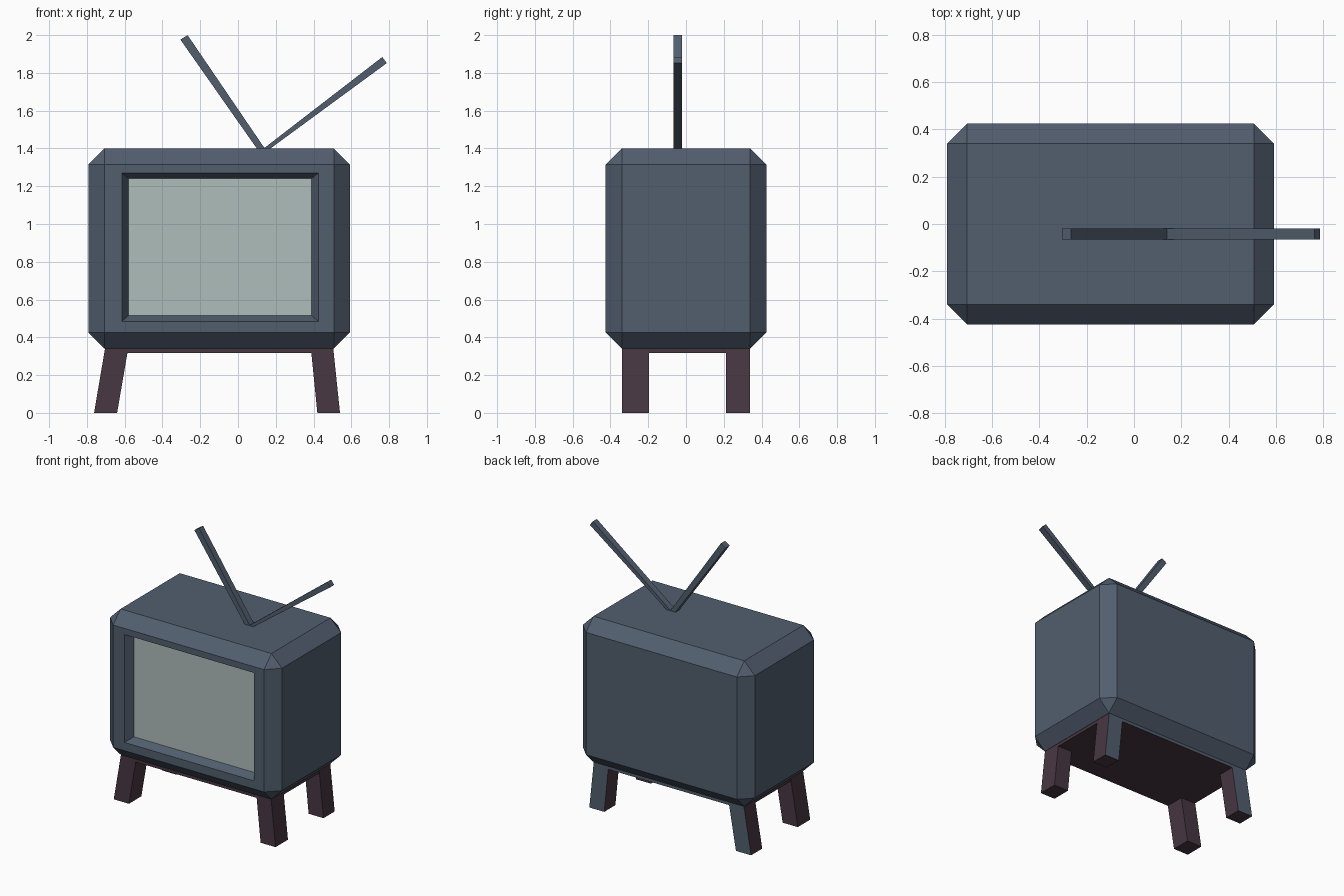
import bpy, bmesh
from mathutils import Vector

if "Cube" in bpy.data.objects:
    bpy.data.objects.remove(bpy.data.objects["Cube"])


def material(name, rgb):
    m = bpy.data.materials.new(name)
    m.diffuse_color = (*rgb, 1)
    m.use_nodes = True
    m.node_tree.nodes["Principled BSDF"].inputs["Base Color"].default_value = m.diffuse_color
    return m


slate = material("slate casing", (0.084, 0.112, 0.158))
glass = material("pale screen", (0.43, 0.51, 0.49))
plum = material("dark plum wood", (0.065, 0.038, 0.054))


def finish(bm, name, mats):
    bmesh.ops.recalc_face_normals(bm, faces=bm.faces[:])
    me = bpy.data.meshes.new(name)
    bm.to_mesh(me)
    bm.free()
    for m in mats:
        me.materials.append(m)
    ob = bpy.data.objects.new(name, me)
    bpy.context.collection.objects.link(ob)
    return ob


def prism(name, profile, y0, y1, mats, blue_back=False):
    """Extrude an x-z profile along y."""
    bm = bmesh.new()
    face = bm.faces.new([bm.verts.new((x, y0, z)) for x, z in profile])
    ext = bmesh.ops.extrude_face_region(bm, geom=[face])
    new = [g for g in ext["geom"] if isinstance(g, bmesh.types.BMVert)]
    bmesh.ops.translate(bm, vec=(0, y1 - y0, 0), verts=new)
    if blue_back:
        for f in bm.faces:
            if all(v.co.y > y1 - 1e-4 for v in f.verts):
                f.material_index = 1
    return finish(bm, name, mats)


# Casing: chamfered box with a tapered screen recess in the front
bm = bmesh.new()
bmesh.ops.create_cube(bm, size=1)
for v in bm.verts:
    v.co = Vector((v.co.x * 1.384 - 0.1, v.co.y * 0.85, v.co.z * 1.06 + 0.87))
bmesh.ops.bevel(bm, geom=bm.edges[:], offset=0.085, offset_type='OFFSET',
                segments=1, profile=0.5, affect='EDGES')
bm.normal_update()
front = min(bm.faces, key=lambda f: f.calc_center_median().y)
for x0, x1, z0, z1, y in ((-0.615, 0.425, 0.485, 1.27, -0.425),
                          (-0.58, 0.39, 0.515, 1.24, -0.37)):
    bmesh.ops.inset_region(bm, faces=[front], thickness=0.02)
    c = front.calc_center_median()
    for v in front.verts:
        v.co = Vector((x0 if v.co.x < c.x else x1, y, z0 if v.co.z < c.z else z1))
front.material_index = 1
finish(bm, "television_casing", [slate, glass])

# Wooden base plate under the casing
wood = [plum, slate]
prism("base_plate", [(-0.705, 0.318), (0.505, 0.318), (0.505, 0.342), (-0.705, 0.342)],
      -0.34, 0.34, wood, True)

# Splayed legs; the rear faces of the back legs share the casing colour
legs = {"left": [(-0.762, 0), (-0.64, 0), (-0.585, 0.32), (-0.705, 0.335)],
        "right": [(0.42, 0), (0.54, 0), (0.505, 0.335), (0.388, 0.32)]}
for side, profile in legs.items():
    prism("front_leg_" + side, profile, -0.34, -0.197, wood)
    prism("back_leg_" + side, profile, 0.212, 0.34, wood, True)

# Rabbit-ear aerials
prism("aerial_left", [(-0.305, 1.976), (0.103, 1.395), (0.145, 1.395), (-0.267, 2.0)],
      -0.066, -0.02, [slate])
prism("aerial_right", [(0.13, 1.395), (0.165, 1.395), (0.788, 1.852), (0.764, 1.884)],
      -0.066, -0.02, [slate])
